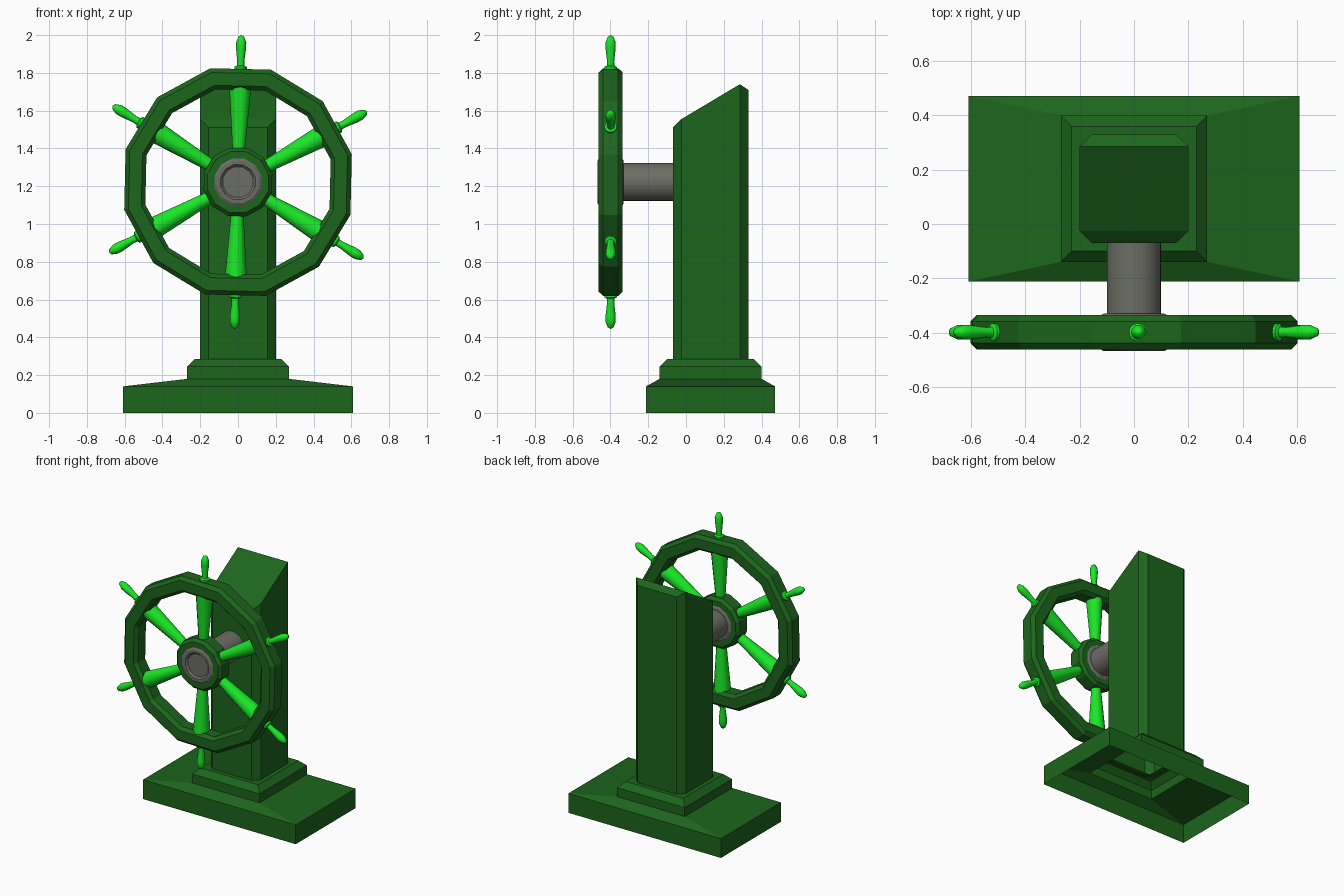
import bpy, bmesh
from math import radians, cos, sin, tau
from mathutils import Matrix

if "Cube" in bpy.data.objects:
    bpy.data.objects.remove(bpy.data.objects["Cube"])


def material(name, rgb):
    m = bpy.data.materials.new(name)
    m.diffuse_color = (*rgb, 1)
    m.use_nodes = True
    m.node_tree.nodes["Principled BSDF"].inputs["Base Color"].default_value = m.diffuse_color
    return m


DARK = material("dark_green", (0.012, 0.13, 0.012))
BRIGHT = material("bright_green", (0.01, 0.8, 0.02))
GREY = material("metal_grey", (0.15, 0.155, 0.13))


def loft(name, rings, mat, matrix=Matrix(), close=False, caps=(), smooth=0):
    """Skin a list of point rings; optionally join last to first and add cap faces."""
    bm = bmesh.new()
    rows = [[bm.verts.new(p) for p in ring] for ring in rings]
    pairs = list(zip(rows, rows[1:]))
    if close:
        pairs.append((rows[-1], rows[0]))
    n = len(rows[0])
    for a, b in pairs:
        for i in range(n):
            j = (i + 1) % n
            bm.faces.new((a[i], a[j], b[j], b[i]))
    for ids in caps:
        bm.faces.new([rows[-1][i] for i in ids])
    bmesh.ops.remove_doubles(bm, verts=bm.verts, dist=1e-5)
    bmesh.ops.recalc_face_normals(bm, faces=bm.faces)
    me = bpy.data.meshes.new(name)
    bm.to_mesh(me)
    bm.free()
    me.materials.append(mat)
    ob = bpy.data.objects.new(name, me)
    ob.matrix_world = matrix
    bpy.context.collection.objects.link(ob)
    if smooth:
        bpy.ops.object.select_all(action='DESELECT')
        ob.select_set(True)
        bpy.context.view_layer.objects.active = ob
        bpy.ops.object.shade_smooth_by_angle(angle=radians(smooth))
    return ob


def lathe(name, profile, n, mat, matrix, close=False, smooth=0, start=0.0):
    """Revolve (radius, height) points around local z."""
    rings = [[(r * cos(start + tau * i / n), r * sin(start + tau * i / n), h)
              for i in range(n)] for r, h in profile]
    return loft(name, rings, mat, matrix, close, smooth=smooth)


def rect(x, y, z):
    return [(-x, -y, z), (x, -y, z), (x, y, z), (-x, y, z)]


# Stepped base: open underneath, top opening hidden inside the column foot
stand = Matrix.Translation((0, 0.13, 0))
loft("base", [rect(0.61, 0.342, 0), rect(0.61, 0.342, 0.14), rect(0.27, 0.27, 0.18),
              rect(0.27, 0.27, 0.245), rect(0.23, 0.23, 0.285), rect(0.17, 0.17, 0.285)],
     DARK, stand)

# Column: chamfered square with a slanted top
w, c = 0.2, 0.155
outline = [(-c, -w), (c, -w), (w, -c), (w, c), (c, w), (-c, w), (-w, c), (-w, -c)]
top_z = {-w: 1.51, -c: 1.555, c: 1.74, w: 1.71}
loft("column", [[(x, y, 0.28) for x, y in outline],
                [(x, y, top_z[y]) for x, y in outline]],
     DARK, stand, caps=[(0, 1, 2, 7), (7, 2, 3, 6), (6, 3, 4, 5)])

# Wheel frame: local z points to the front, slight turn of the wheel
wheel = (Matrix.Translation((0, -0.399, 1.222)) @ Matrix.Rotation(radians(90), 4, 'X')
         @ Matrix.Rotation(radians(-1.3), 4, 'Z'))
half = radians(15)

# Twelve-sided rim and hub rings with chamfered edges
lathe("wheel_rim", [(0.62, 0.04), (0.597, 0.064), (0.527, 0.064), (0.505, 0.04),
                    (0.505, -0.04), (0.527, -0.064), (0.597, -0.064), (0.62, -0.04)],
      12, DARK, wheel, close=True, start=half)
lathe("wheel_hub", [(0.187, 0.04), (0.167, 0.062), (0.11, 0.062),
                    (0.11, -0.062), (0.167, -0.062), (0.187, -0.04)],
      12, DARK, wheel, close=True, start=half)

# Hub cap with a shallow recess, and axle into the column
lathe("hub_cap", [(0, 0.058), (0.083, 0.058), (0.095, 0.07), (0.115, 0.07), (0.132, 0.06),
                  (0.132, -0.06), (0.115, -0.069), (0, -0.069)],
      12, GREY, wheel, start=half)
lathe("axle", [(0, -0.05), (0.1, -0.05), (0.1, -0.35), (0, -0.35)], 24, GREY, wheel, smooth=35)

# Six spokes, each with a turned handle outside the rim
for k in range(6):
    arm = (wheel @ Matrix.Rotation(radians(30 + 60 * k), 4, 'Z')
           @ Matrix.Rotation(radians(90), 4, 'Y'))
    lathe(f"spoke_{k + 1}", [(0, 0.13), (0.03, 0.13), (0.06, 0.53), (0, 0.53)],
          12, BRIGHT, arm, smooth=35)
    lathe(f"handle_{k + 1}", [(0, 0.58), (0.033, 0.58), (0.033, 0.61), (0.02, 0.617),
                              (0.019, 0.64), (0.027, 0.71), (0.027, 0.74),
                              (0.015, 0.77), (0, 0.778)],
          12, BRIGHT, arm, smooth=45)
